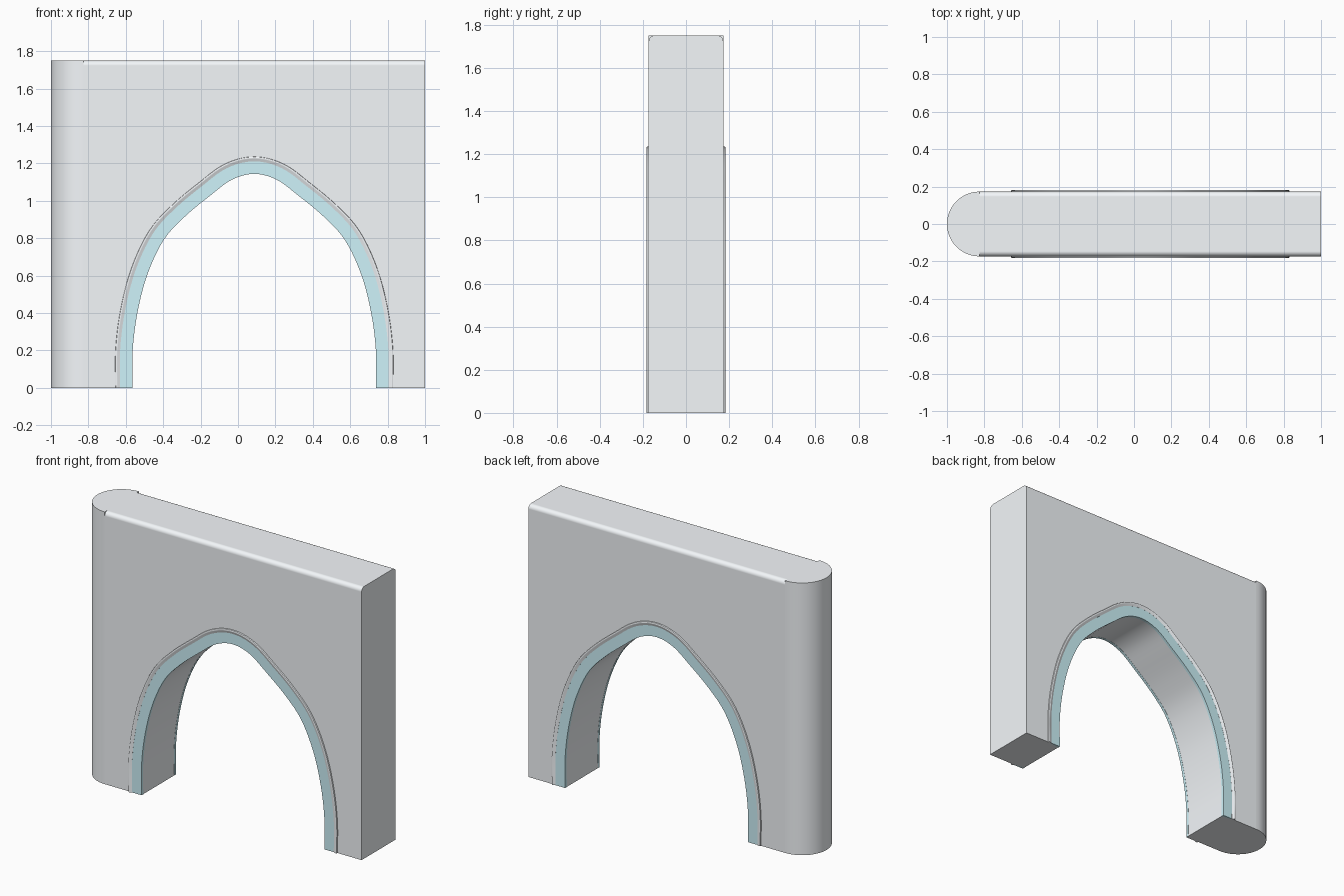
import bpy, bmesh, math
from mathutils import Vector

if "Cube" in bpy.data.objects:
    bpy.data.objects.remove(bpy.data.objects["Cube"])

HALF, TOP, JOIN, CX = 0.173, 1.75, -0.827, 0.087

# Half arch profile: distance from arch axis, height
half = [(0.651, 0), (0.651, 0.2), (0.626, 0.40), (0.573, 0.605), (0.486, 0.79),
        (0.372, 0.916), (0.237, 1.028), (0.12, 1.114), (0, 1.145)]
ctrl = [Vector((-u, z)) for u, z in half] + [Vector((u, z)) for u, z in half[-2::-1]]


def smooth_path(p, steps=5):
    """Catmull-Rom curve through the control points."""
    p = [Vector((p[0].x, -0.2))] + p + [Vector((p[-1].x, -0.2))]
    out = []
    for a, b, c, d in zip(p, p[1:], p[2:], p[3:]):
        for i in range(steps):
            t = i / steps
            out.append(0.5 * (2 * b + (c - a) * t + (2 * a - 5 * b + 4 * c - d) * t * t
                              + (3 * b - a - 3 * c + d) * t ** 3))
    return out + [p[-2]]


path = smooth_path(ctrl)
normals = []
for i in range(len(path)):
    t = (path[min(i + 1, len(path) - 1)] - path[max(i - 1, 0)]).normalized()
    normals.append(Vector((-t.y, t.x)))
normals[0], normals[-1] = Vector((-1, 0)), Vector((1, 0))


def material(name, rgb):
    mat = bpy.data.materials.new(name)
    mat.diffuse_color = (*rgb, 1)
    mat.use_nodes = True
    mat.node_tree.nodes["Principled BSDF"].inputs["Base Color"].default_value = mat.diffuse_color
    return mat


stone = material("light_stone", (0.91, 0.94, 0.965))
blue = material("pale_blue", (0.62, 0.90, 0.96))


def finish(name, bm, mat):
    bmesh.ops.recalc_face_normals(bm, faces=bm.faces)
    me = bpy.data.meshes.new(name)
    bm.to_mesh(me)
    bm.free()
    me.materials.append(mat)
    ob = bpy.data.objects.new(name, me)
    bpy.context.collection.objects.link(ob)
    bpy.ops.object.select_all(action='DESELECT')
    ob.select_set(True)
    bpy.context.view_layer.objects.active = ob
    bpy.ops.object.shade_smooth_by_angle(angle=math.radians(30))
    # Keep the large flat faces evenly shaded
    wn = ob.modifiers.new("flat_faces", 'WEIGHTED_NORMAL')
    wn.keep_sharp = True
    wn.weight = 100
    return ob


def extrude_outline(bm, pts, offset):
    face = bm.faces.new([bm.verts.new(p) for p in pts])
    ext = bmesh.ops.extrude_face_region(bm, geom=[face])
    bmesh.ops.translate(bm, vec=offset,
                        verts=[v for v in ext['geom'] if isinstance(v, bmesh.types.BMVert)])
    bmesh.ops.recalc_face_normals(bm, faces=bm.faces)


def sweep(name, section, side, mat):
    """Sweep a closed (outward offset, depth) section along the arch."""
    bm = bmesh.new()
    rings = [[bm.verts.new((CX + p.x + n.x * d, side * y, p.y + n.y * d)) for d, y in section]
             for p, n in zip(path, normals)]
    k = len(section)
    for r, s in zip(rings, rings[1:]):
        for j in range(k):
            bm.faces.new((r[j], r[(j + 1) % k], s[(j + 1) % k], s[j]))
    bm.faces.new(rings[0])
    bm.faces.new(rings[-1])
    return finish(name, bm, mat)


# Wall with arched opening and rounded long top edges
bm = bmesh.new()
outline = [(JOIN, 0)] + [(CX + p.x, p.y) for p in path] + [(1, 0), (1, TOP), (JOIN, TOP)]
extrude_outline(bm, [(x, -HALF, z) for x, z in outline], (0, 2 * HALF, 0))
edges = [e for e in bm.edges if all(v.co.z > TOP - 1e-4 for v in e.verts)
         and abs(e.verts[0].co.x - e.verts[1].co.x) > 1]
bmesh.ops.bevel(bm, geom=edges, offset=0.027, segments=5, profile=0.5, affect='EDGES')
hidden = [f for f in bm.faces if all(abs(v.co.x - JOIN) < 1e-4 for v in f.verts)]
bmesh.ops.delete(bm, geom=hidden, context='FACES')
finish("wall", bm, stone)

# Half-round end of the wall
bm = bmesh.new()
arc = [math.pi / 2 + math.pi * i / 32 for i in range(33)]
extrude_outline(bm, [(JOIN + HALF * math.cos(a), HALF * math.sin(a), 0) for a in arc], (0, 0, TOP))
finish("rounded_end", bm, stone)

# Blue bands and raised rounded mouldings around the arch, on both faces
band = [(0.072, 0.171), (0.072, 0.1755), (-0.001, 0.1755), (-0.001, 0.158), (0.004, 0.158)]
moulding = [(0.066, 0.171), (0.066, 0.176), (0.072, 0.1785), (0.078, 0.181),
            (0.082, 0.183), (0.086, 0.183), (0.0895, 0.181), (0.091, 0.178), (0.091, 0.171)]
for label, side in (("front", -1), ("back", 1)):
    sweep(label + "_arch_band", band, side, blue)
    sweep(label + "_arch_moulding", moulding, side, stone)
